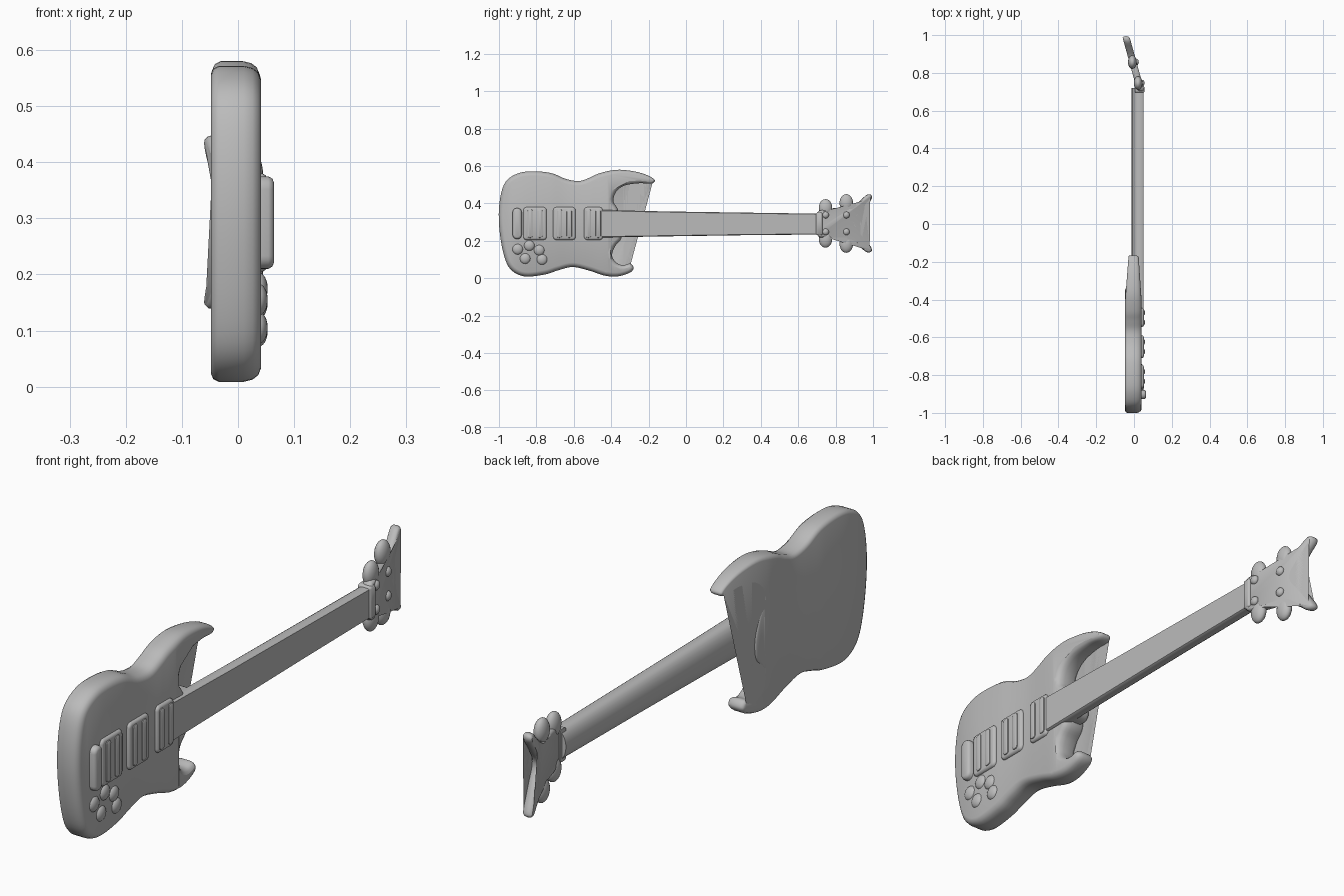
import bpy, bmesh, math
from mathutils import Vector

if "Cube" in bpy.data.objects:
    bpy.data.objects.remove(bpy.data.objects["Cube"])

grey = bpy.data.materials.new("plain grey")
grey.diffuse_color = (0.5, 0.5, 0.5, 1)
grey.use_nodes = True
grey.node_tree.nodes["Principled BSDF"].inputs["Base Color"].default_value = grey.diffuse_color


def finish(name, bm, angle=50):
    bmesh.ops.recalc_face_normals(bm, faces=bm.faces)
    me = bpy.data.meshes.new(name)
    bm.to_mesh(me)
    bm.free()
    me.materials.append(grey)
    ob = bpy.data.objects.new(name, me)
    bpy.context.collection.objects.link(ob)
    bpy.ops.object.select_all(action='DESELECT')
    ob.select_set(True)
    bpy.context.view_layer.objects.active = ob
    bpy.ops.object.shade_smooth_by_angle(angle=math.radians(angle))
    return ob


def spline(pts, steps):
    """Closed smooth curve through the points."""
    out, n = [], len(pts)
    for i in range(n):
        a, b, c, d = (Vector(pts[(i + k) % n]) for k in (-1, 0, 1, 2))
        for s in range(steps):
            t = s / steps
            out.append(0.5 * (2 * b + (c - a) * t + (2 * a - 5 * b + 4 * c - d) * t ** 2
                              + (3 * b - a - 3 * c + d) * t ** 3))
    return out


def bridge_rings(bm, rings):
    n = len(rings[0])
    for r, s in zip(rings, rings[1:]):
        for i in range(n):
            j = (i + 1) % n
            bm.faces.new((r[i], r[j], s[j], s[i]))
    caps = [bm.faces.new(rings[0]), bm.faces.new(rings[-1])]
    bmesh.ops.triangulate(bm, faces=caps)


def plate(name, outline, layers, place=lambda x, y, z: (x, y, z), shrink=lambda y: 1):
    """Stack inset copies of a (y, z) outline; layers are (x, inset)."""
    n = len(outline)
    area = sum(outline[i - 1].cross(outline[i]) for i in range(n))
    side = 1 if area > 0 else -1
    bm = bmesh.new()
    rings = []
    for x, inset in layers:
        ring = []
        for i, p in enumerate(outline):
            t = (outline[(i + 1) % n] - outline[i - 1]).normalized()
            q = p - Vector((t.y, -t.x)) * side * inset * shrink(p.x)
            ring.append(bm.verts.new(place(x, q.x, q.y)))
        rings.append(ring)
    bridge_rings(bm, rings)
    return finish(name, bm)


def round_rect(y0, y1, z0, z1, r):
    out = []
    for cy, cz, a0 in ((y1 - r, z1 - r, 0), (y0 + r, z1 - r, 90),
                       (y0 + r, z0 + r, 180), (y1 - r, z0 + r, 270)):
        for k in range(6):
            a = math.radians(a0 + 18 * k)
            out.append(Vector((cy + r * math.cos(a), cz + r * math.sin(a))))
    return out


def dome(name, loc, size):
    bm = bmesh.new()
    bmesh.ops.create_uvsphere(bm, u_segments=20, v_segments=12, radius=1)
    for v in bm.verts:
        v.co = Vector(a * b for a, b in zip(v.co, size)) + Vector(loc)
    return finish(name, bm)


# Body: two-horned slab with a softer front edge and thinner horn tips
body_pts = [(-1, .29), (-.995, .42), (-.965, .515), (-.90, .56), (-.82, .572), (-.72, .562),
            (-.64, .53), (-.57, .52), (-.515, .538), (-.46, .562), (-.37, .58), (-.275, .571),
            (-.205, .55), (-.167, .525), (-.185, .506), (-.25, .508), (-.33, .495), (-.375, .46),
            (-.388, .41), (-.365, .37), (-.34, .29), (-.345, .215), (-.38, .17), (-.395, .12),
            (-.37, .082), (-.335, .07), (-.298, .078), (-.28, .055), (-.30, .03), (-.365, .01),
            (-.435, .014), (-.515, .04), (-.605, .06), (-.685, .042), (-.755, .02), (-.865, .01),
            (-.94, .05), (-.978, .14)]


def horn(y):
    t = min(max((y + .42) / .25, 0), 1)
    return 1 - .4 * t


plate("body", spline(body_pts, 5),
      [(-.048, .014), (-.044, .005), (-.034, 0), (.010, 0), (.026, .004), (.036, .012), (.041, .024)],
      place=lambda x, y, z: (x * (horn(y) if abs(z - .29) > .14 else 1), y, z),
      shrink=lambda y: horn(y) ** 1.6)

# Neck: D-shaped section, slightly tapered towards the nut
bm = bmesh.new()
rings = []
for y, z0, z1 in ((-.46, .218, .365), (-.1, .224, .357), (.3, .23, .351), (.72, .234, .345)):
    c, h = (z0 + z1) / 2, (z1 - z0) / 2
    prof = [(.044, 1), (.050, .94), (.050, -.94), (.044, -1)]
    prof += [(.024 - .036 * math.sin(a), -math.cos(a)) for a in
             (math.pi * k / 12 for k in range(13))]
    rings.append([bm.verts.new((x, y, c + h * s)) for x, s in prof])
bridge_rings(bm, rings)
finish("neck", bm, 40)

# Heel joining neck and body
plate("neck_heel", round_rect(-.45, -.295, .225, .358, .03),
      [(-.036, .012), (-.030, .003), (-.02, 0), (.035, 0)])

# Nut at the end of the fingerboard
plate("nut", round_rect(.695, .73, .23, .352, .01), [(.005, 0), (.05, 0), (.056, .006)])


# Headstock: forked plate leaning backwards
def lean(y):
    return .033 - .275 * (y - .72)


head_pts = [(.70, .345), (.74, .368), (.80, .375), (.875, .375), (.925, .41), (.965, .445), (.99, .445),
            (.99, .42), (.945, .365), (.905, .30), (.945, .235), (.99, .165), (.99, .142),
            (.965, .14), (.925, .17), (.875, .205), (.80, .208), (.74, .215), (.70, .235)]
plate("headstock", spline(head_pts, 4),
      [(-.02, .008), (-.014, .002), (0, 0), (.012, .002), (.018, .009)],
      place=lambda x, y, z: (x + lean(y), y, z))

# Tuning pegs and posts, two on each edge of the headstock
for y, out in ((.746, .128), (.857, .155)):
    for s in (-1, 1):
        z = .293 + s * (out - .045)
        dome("tuning_peg", (lean(y) - .004, y, z), (.023, .036, .047))
        dome("tuning_post", (lean(y) + .016, y, .293 + s * .045), (.014, .018, .018))

# Pickups, bridge and tailpiece
raised = [(.03, 0), (.050, 0), (.056, .004), (.058, .010)]
for name, y0, y1 in (("neck_pickup", -.545, -.445), ("middle_pickup", -.71, -.59), ("bridge", -.87, -.745)):
    plate(name, round_rect(y0, y1, .205, .38, .018), [(x - .006, i) for x, i in raised])
    mid = (y0 + y1) / 2
    for k in (-.026, .026):
        plate(name + "_rail", round_rect(mid + k - .015, mid + k + .015, .215, .37, .012),
              [(.045, 0), (.055, .002), (.058, .008)])
plate("tailpiece", round_rect(-.927, -.878, .21, .375, .023),
      [(.03, 0), (.054, 0), (.061, .004), (.064, .011)])

# Control knobs
for y, z in ((-.90, .155), (-.838, .175), (-.785, .15), (-.86, .105), (-.77, .10)):
    dome("control_knob", (.036, y, z), (.017, .029, .029))
